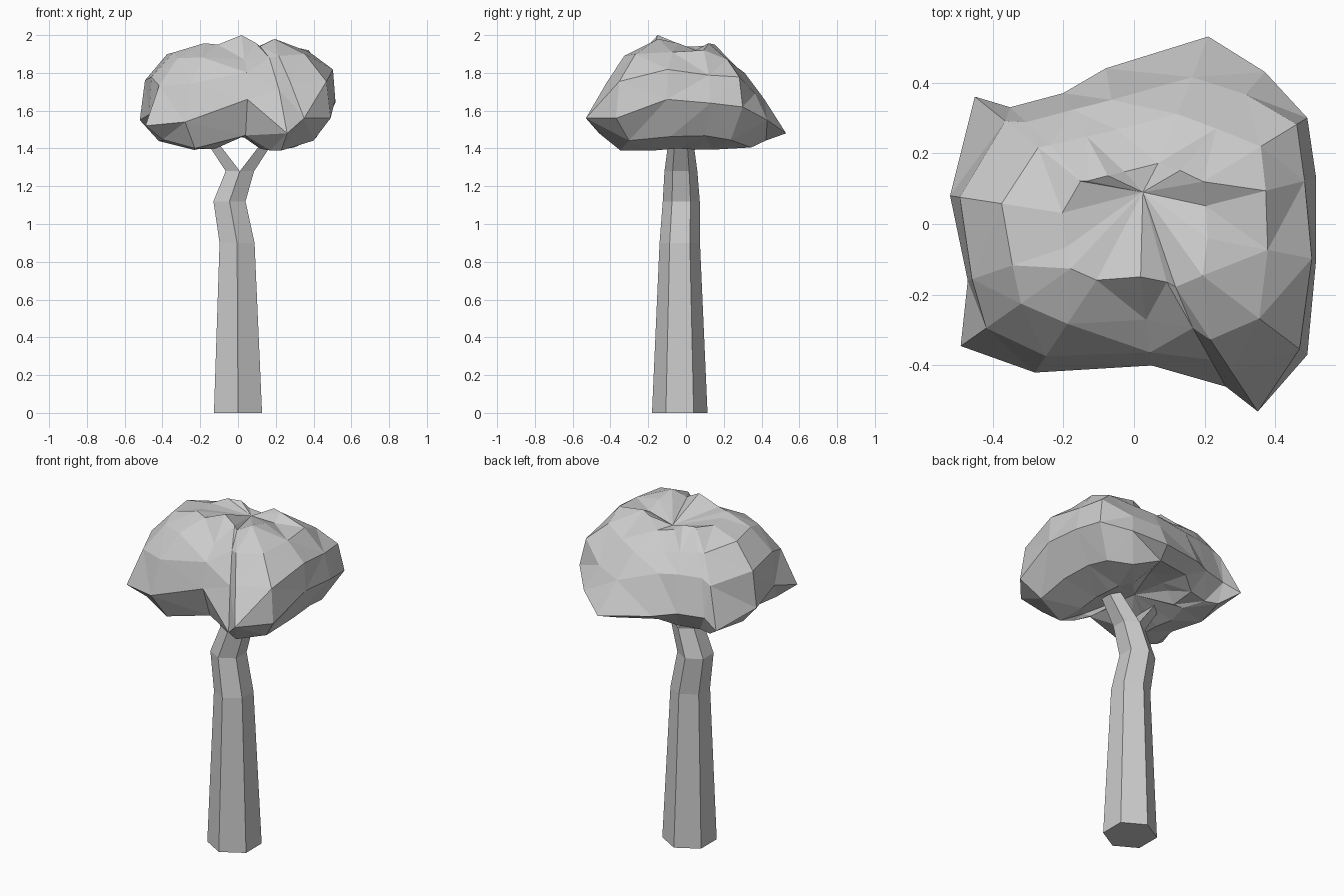
import bpy, bmesh, math, random
from mathutils import Vector

if "Cube" in bpy.data.objects:
    bpy.data.objects.remove(bpy.data.objects["Cube"])

random.seed(4)


def finish(bm, name):
    bmesh.ops.recalc_face_normals(bm, faces=bm.faces)
    mesh = bpy.data.meshes.new(name)
    bm.to_mesh(mesh)
    bm.free()
    obj = bpy.data.objects.new(name, mesh)
    bpy.context.collection.objects.link(obj)
    return obj


def bridge(bm, a, b):
    n = len(a)
    for i in range(n):
        j = (i + 1) % n
        bm.faces.new((a[i], a[j], b[j], b[i]))


# Trunk: hexagonal stem whose corner points to the front
def hexagon(cx, cy, z, r):
    return [Vector((cx + r * math.sin(k * math.pi / 3),
                    cy - r * math.cos(k * math.pi / 3), z)) for k in range(6)]


STEM = [(0, -0.033, 0, 0.147), (-0.005, -0.033, 0.9, 0.107),
        (-0.045, -0.025, 1.12, 0.098), (0.01, -0.027, 1.28, 0.087)]
bm = bmesh.new()
rings = [[bm.verts.new(p) for p in hexagon(*s)] for s in STEM]
bm.faces.new(rings[0])
for a, b in zip(rings, rings[1:]):
    bridge(bm, a, b)

# Fork: each half of the top hexagon grows into a branch
top = rings[-1]
for half, side in (((0, 1, 2, 3), 1), ((3, 4, 5, 0), -1)):
    ring = [top[k] for k in half]
    for dx, dz, shrink in ((0.1, 0.13, 0.8), (0.17, 0.23, 0.6)):
        new = []
        for k in half:
            p = top[k].co - Vector((0.01, -0.027, 1.28))
            new.append(bm.verts.new((0.01 + side * dx + p.x * shrink,
                                     -0.027 + p.y * shrink, 1.28 + dz)))
        bridge(bm, ring, new)
        ring = new
    bm.faces.new(ring)
# The shared crotch is split by the fork, so each branch keeps its own skin
finish(bm, "trunk")

# Canopy spokes: rim x, rim y, rim height, shoulder fullness, underside height
SPOKES = [
    (0.515, 0.13, 1.64, 0.94, 1.47), (0.49, 0.30, 1.62, 0.95, 1.45),
    (0.37, 0.43, 1.55, 0.84, 1.41), (0.21, 0.53, 1.48, 0.77, 1.45),
    (-0.08, 0.44, 1.52, 0.80, 1.46), (-0.20, 0.37, 1.54, 0.88, 1.44),
    (-0.35, 0.33, 1.54, 0.88, 1.43), (-0.45, 0.36, 1.50, 0.80, 1.44),
    (-0.52, 0.08, 1.55, 0.93, 1.45), (-0.47, -0.16, 1.58, 0.97, 1.44),
    (-0.49, -0.345, 1.52, 0.87, 1.45), (-0.28, -0.42, 1.54, 0.90, 1.41),
    (0.05, -0.40, 1.66, 0.89, 1.48), (0.26, -0.46, 1.48, 0.85, 1.39),
    (0.35, -0.53, 1.56, 0.80, 1.40), (0.49, -0.37, 1.56, 0.94, 1.44),
    (0.515, -0.10, 1.66, 0.96, 1.47)]
# Dents, peaks and the lower back slope: (ring, spoke) -> height
BUMPS = {(4, 12): 1.87, (5, 12): 2.0, (5, 15): 1.98, (5, 0): 1.92, (5, 11): 1.95,
         (4, 1): 1.87, (4, 2): 1.83, (4, 3): 1.80, (4, 4): 1.82, (4, 5): 1.84,
         (4, 6): 1.86, (4, 7): 1.86, (5, 3): 1.89, (5, 2): 1.95, (5, 4): 1.91,
         (3, 3): 1.66, (3, 2): 1.69}

bm = bmesh.new()
rings = [[] for _ in range(6)]
for i, (x, y, rim, full, low) in enumerate(SPOKES):
    inner = 1.40 if abs(x) > 0.22 else 1.47
    levels = [(0.45, inner), (0.66 if i in (13, 14) else 0.8, low), (1.0, rim),
              (full, rim + (1.97 - rim) * 0.48),
              (full * 0.76, rim + (1.97 - rim) * 0.82),
              (full * 0.42, 1.95)]
    for r, (s, z) in enumerate(levels):
        if r != 2:
            z += random.uniform(-0.012, 0.012)
            if r != 5:
                s *= random.uniform(0.98, 1.02)
        z = BUMPS.get((r, i), z)
        rings[r].append(bm.verts.new((x * s, y * s, z)))
for a, b in zip(rings, rings[1:]):
    bridge(bm, a, b)

# Sunken crown hub and hollow underside
for ring, hub in ((rings[-1], (0.025, 0.09, 1.9)), (rings[0], (0, 0, 1.48))):
    c = bm.verts.new(hub)
    for i in range(len(ring)):
        bm.faces.new((ring[i], ring[(i + 1) % len(ring)], c))
bmesh.ops.triangulate(bm, faces=bm.faces)
finish(bm, "canopy")
